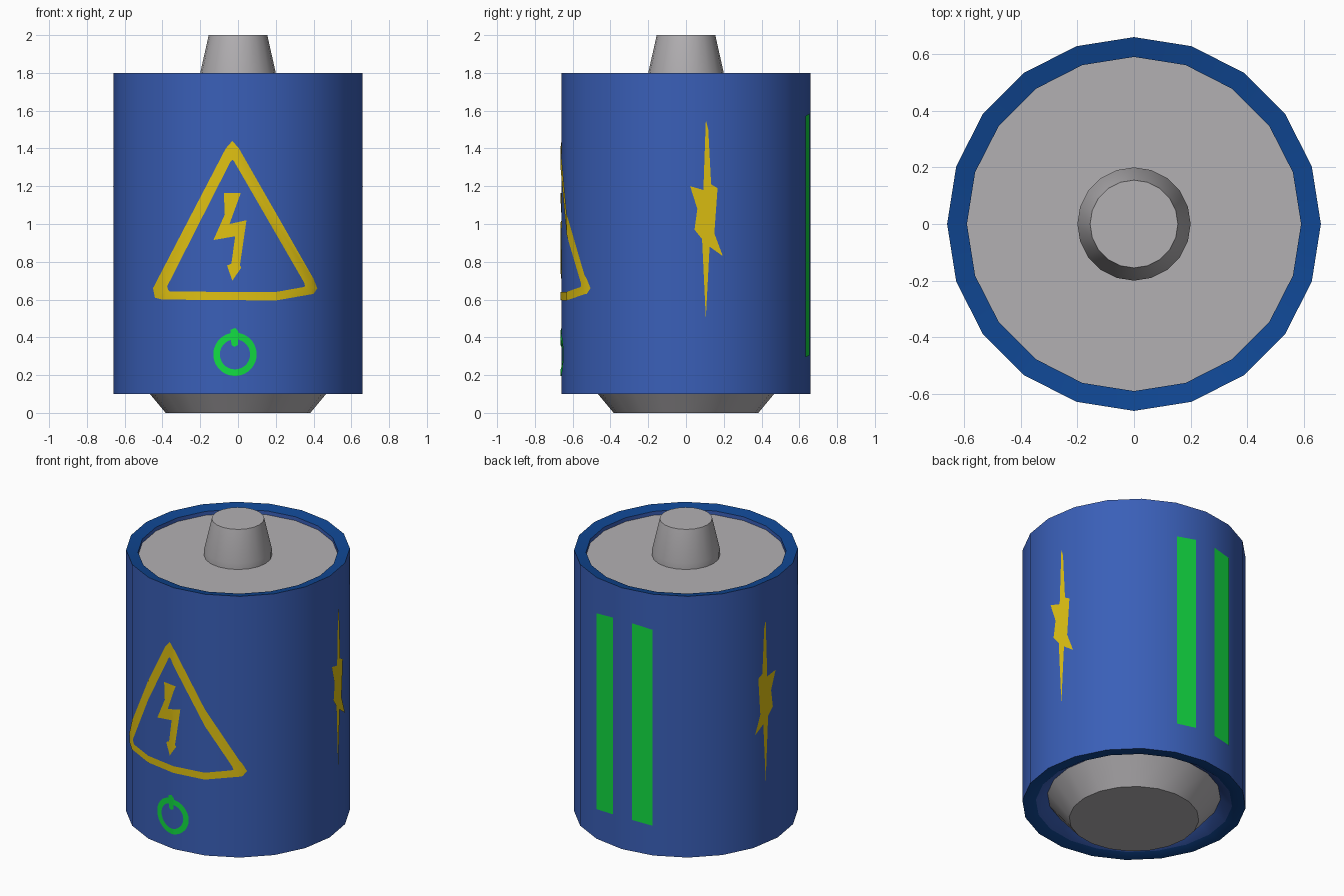
import bpy, bmesh, math
from mathutils import Matrix, Vector

cube = bpy.data.objects.get("Cube")
if cube:
    bpy.data.objects.remove(cube, do_unlink=True)

SIDES, RADIUS = 20, 0.66
STEP = 2 * math.pi / SIDES


def material(name, *rgb):
    m = bpy.data.materials.new(name)
    m.use_nodes = True
    m.diffuse_color = (*rgb, 1)
    m.node_tree.nodes["Principled BSDF"].inputs["Base Color"].default_value = (*rgb, 1)
    return m


blue = material("casing blue", 0.042, 0.115, 0.48)
navy = material("rim navy", 0.005, 0.062, 0.29)
grey = material("metal grey", 0.45, 0.435, 0.45)
yellow = material("warning yellow", 0.74, 0.53, 0.006)
green = material("indicator green", 0.006, 0.72, 0.055)


def finish(bm, name, mats):
    mesh = bpy.data.meshes.new(name)
    bm.to_mesh(mesh)
    bm.free()
    for m in mats:
        mesh.materials.append(m)
    ob = bpy.data.objects.new(name, mesh)
    bpy.context.collection.objects.link(ob)
    bpy.ops.object.select_all(action='DESELECT')
    ob.select_set(True)
    bpy.context.view_layer.objects.active = ob
    bpy.ops.object.shade_smooth_by_angle(angle=math.radians(30))
    return ob


def lathe(name, profile, mats, closed=False, second=()):
    """Turn a profile of (radius, height); segments in 'second' use the second material."""
    bm = bmesh.new()
    rings = [[bm.verts.new((r * math.sin(i * STEP), -r * math.cos(i * STEP), z))
              for i in range(SIDES)] for r, z in profile]
    for s in range(len(rings) - (not closed)):
        a, b = rings[s], rings[(s + 1) % len(rings)]
        for i in range(SIDES):
            j = (i + 1) % SIDES
            f = bm.faces.new((a[i], a[j], b[j], b[i]))
            f.material_index = int(s in second)
    bmesh.ops.remove_doubles(bm, verts=bm.verts, dist=1e-5)
    bmesh.ops.recalc_face_normals(bm, faces=bm.faces)
    return finish(bm, name, mats)


def depth(x):
    """Distance of the faceted casing wall from the axis plane at sideways position x."""
    k = math.floor(math.asin(x / RADIUS) / STEP + 1e-4)
    x0, x1 = (RADIUS * math.sin(n * STEP) for n in (k, k + 1))
    y0, y1 = (RADIUS * math.cos(n * STEP) for n in (k, k + 1))
    return y0 + (y1 - y0) * (x - x0) / (x1 - x0)


def decal(name, polygons, mat, turn=0):
    """Wrap flat outlines, drawn as (across, height), onto the casing wall."""
    bm = bmesh.new()
    for poly in polygons:
        bm.faces.new([bm.verts.new((u, 0, z)) for u, z in poly])
    bmesh.ops.remove_doubles(bm, verts=bm.verts, dist=1e-5)
    bmesh.ops.triangulate(bm, faces=bm.faces)
    for k in range(-3, 4):
        bmesh.ops.bisect_plane(bm, geom=bm.verts[:] + bm.edges[:] + bm.faces[:], dist=1e-5,
                               plane_co=(RADIUS * math.sin(k * STEP), 0, 0), plane_no=(1, 0, 0))
    for v in bm.verts:
        v.co.y = -depth(v.co.x) - 0.004
    bm.normal_update()
    for f in bm.faces:
        if f.normal.y > 0:
            f.normal_flip()
    bm.transform(Matrix.Rotation(math.radians(turn), 4, 'Z'))
    return finish(bm, name, [mat])


def band(outer, inner):
    n = len(outer)
    return [(outer[i], outer[(i + 1) % n], inner[(i + 1) % n], inner[i]) for i in range(n)]


# Casing: outer wall, rims at both ends, hidden inner wall
lathe("casing",
      [(RADIUS, 0.1), (RADIUS, 1.8), (0.59, 1.785), (0.59, 1.7), (0.51, 0.155), (0.58, 0.108)],
      [blue, navy], closed=True, second=(1, 5))

# Metal ends
lathe("top_plate", [(0, 1.76), (0.592, 1.76), (0.592, 1.74), (0, 1.74)], [grey])
lathe("top_terminal", [(0, 1.75), (0.2, 1.75), (0.2, 1.8), (0.155, 2), (0, 2)], [grey])
lathe("bottom_terminal", [(0, 0), (0.383, 0), (0.512, 0.155), (0, 0.155)], [grey])

# Front warning triangle
decal("warning_triangle", band(
    [(-0.03, 1.44), (-0.065, 1.4), (-0.45, 0.66), (-0.44, 0.61), (-0.4, 0.6),
     (0.2, 0.595), (0.4, 0.63), (0.42, 0.66), (0.4, 0.71), (0.005, 1.4)],
    [(-0.03, 1.34), (-0.04, 1.33), (-0.375, 0.67), (-0.37, 0.65), (-0.36, 0.642),
     (0.2, 0.64), (0.34, 0.665), (0.355, 0.67), (0.35, 0.69), (-0.02, 1.33)]), yellow)

# Small arrow bolt inside the triangle
decal("warning_bolt", [[
    (-0.075, 1.165), (0.015, 1.165), (-0.045, 1.0), (0.045, 1.02), (0.01, 0.78),
    (0.018, 0.77), (-0.03, 0.7), (-0.058, 0.78), (-0.035, 0.79), (-0.015, 0.935),
    (-0.13, 0.915), (-0.07, 1.05)]], yellow)


# Power symbol below the triangle
def circle(r, n=28):
    return [(-0.016 + r * math.cos(2 * math.pi * i / n),
             0.31 + r * math.sin(2 * math.pi * i / n)) for i in range(n)]


decal("power_ring", band(circle(0.115), circle(0.08)), green)
decal("power_stem", [[(-0.035, 0.36), (-0.02, 0.35), (0.0, 0.36), (0.003, 0.43),
                      (-0.015, 0.45), (-0.04, 0.44)]], green)

# Large bolts, mirrored on the two sides
bolt = [(0.105, 1.55), (0.118, 1.5), (0.133, 1.21), (0.167, 1.19), (0.15, 0.95), (0.195, 0.83),
        (0.125, 0.88), (0.105, 0.5), (0.085, 0.92), (0.045, 0.97), (0.06, 1.08),
        (0.022, 1.2), (0.092, 1.18)]
decal("left_bolt", [bolt], yellow, 90)
decal("right_bolt", [[(-u, z) for u, z in bolt]], yellow, -90)

# Charge bars on the back
for side, name in ((-1, "left_bar"), (1, "right_bar")):
    decal(name, [[(side * 0.07, 0.305), (side * 0.2, 0.295),
                  (side * 0.2, 1.57), (side * 0.07, 1.585)]], green, 180)
